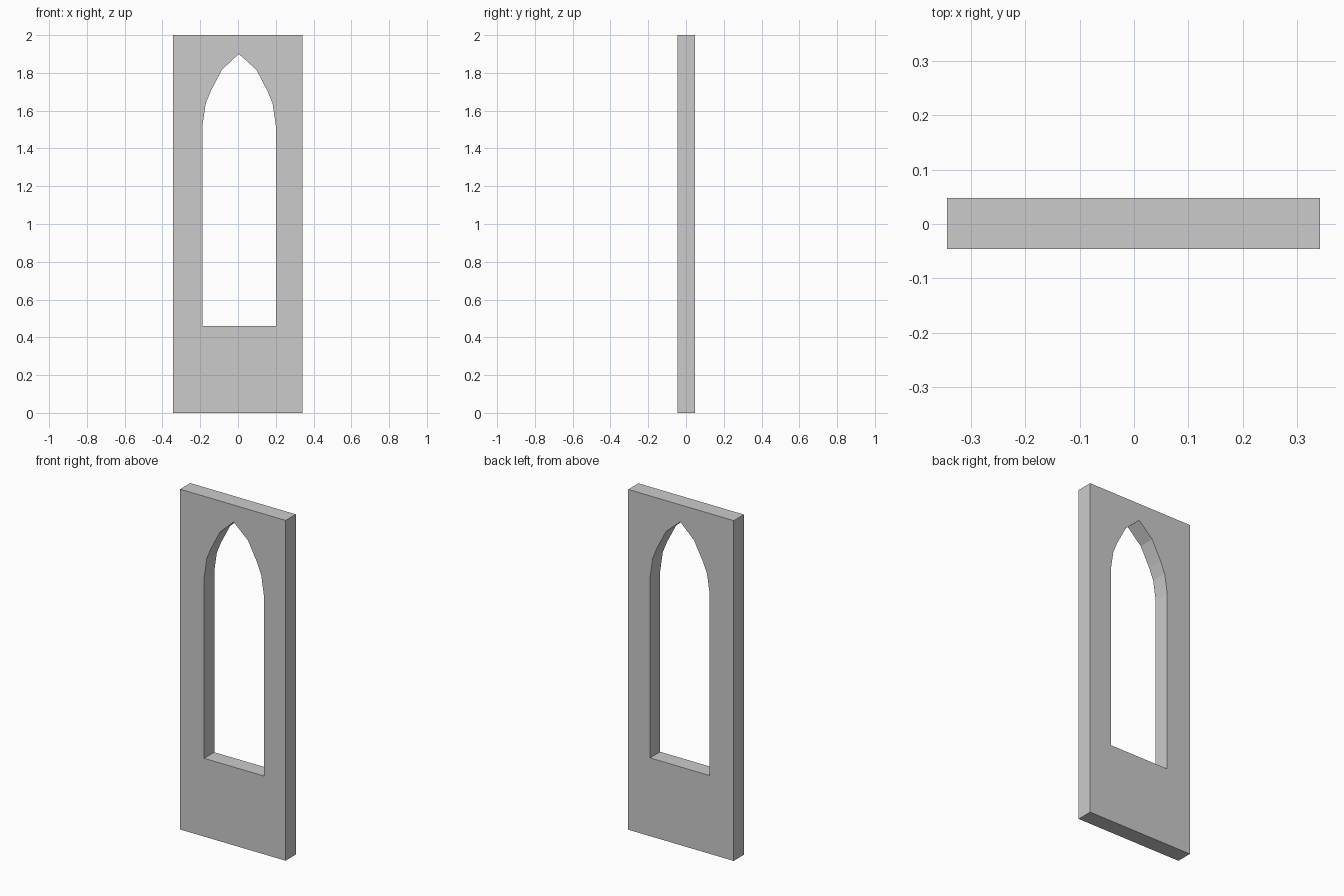
import bpy, bmesh

if "Cube" in bpy.data.objects:
    bpy.data.objects.remove(bpy.data.objects["Cube"])

Y_FRONT, Y_BACK = -0.046, 0.048
CX = 0.006  # centre line of the window opening

# Panel outline
panel = [(-0.344, 0), (0.342, 0), (0.342, 2), (-0.344, 2)]

# Pointed-arch opening: right half from sill to apex, then mirrored
half = [(0.194, 0.46), (0.194, 1.524), (0.177, 1.638), (0.150, 1.704), (0.091, 1.817)]
opening = ([(CX + x, z) for x, z in half] + [(CX - 0.002, 1.90)]
           + [(CX - x, z) for x, z in reversed(half)])

bm = bmesh.new()


def add_loop(points):
    verts = [bm.verts.new((x, Y_FRONT, z)) for x, z in points]
    return [bm.edges.new((v, verts[(i + 1) % len(verts)])) for i, v in enumerate(verts)]


# Front face with the hole, thickened to the back
edges = add_loop(panel) + add_loop(opening)
bmesh.ops.triangle_fill(bm, edges=edges, use_beauty=True, normal=(0, -1, 0))
ext = bmesh.ops.extrude_face_region(bm, geom=bm.faces[:], use_keep_orig=True)
for v in ext["geom"]:
    if isinstance(v, bmesh.types.BMVert):
        v.co.y = Y_BACK
bmesh.ops.recalc_face_normals(bm, faces=bm.faces[:])

mesh = bpy.data.meshes.new("arched_window_panel")
bm.to_mesh(mesh)
bm.free()
obj = bpy.data.objects.new("arched_window_panel", mesh)
bpy.context.collection.objects.link(obj)
